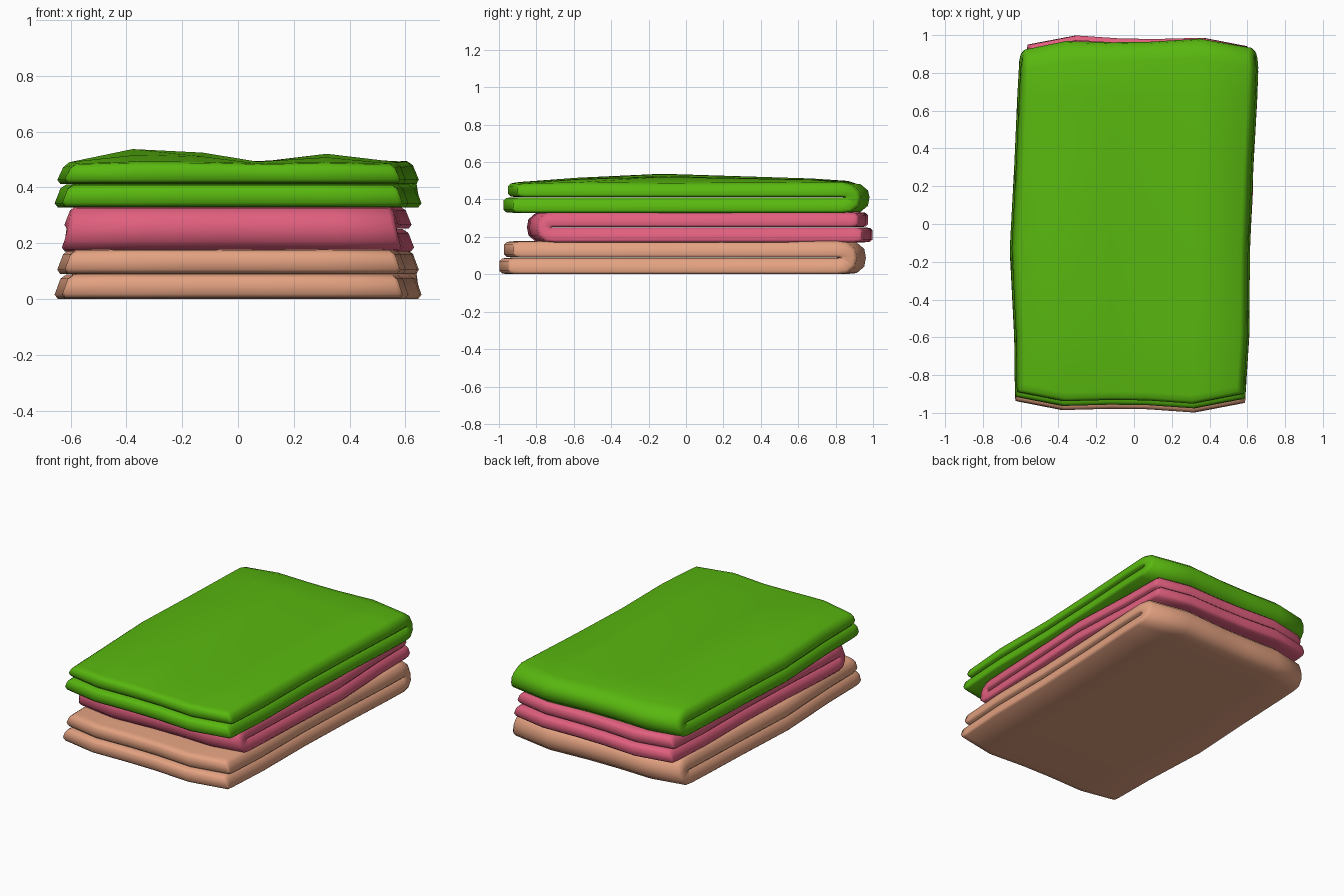
import bpy, bmesh, math
from mathutils import Matrix, Vector

if "Cube" in bpy.data.objects:
    bpy.data.objects.remove(bpy.data.objects["Cube"])


def lerp_table(table, v):
    """Piecewise linear lookup in a short table of pairs."""
    if v <= table[0][0]:
        return table[0][1]
    for (a, fa), (b, fb) in zip(table, table[1:]):
        if v <= b:
            return fa + (fb - fa) * (v - a) / (b - a)
    return table[-1][1]


# Uneven outline of the cloth, by depth (sides) and by width (ends)
LEFT = [(-0.95, -0.625), (-0.5, -0.63), (-0.1, -0.655), (0.25, -0.63), (0.95, -0.6)]
RIGHT = [(-0.95, 0.585), (-0.6, 0.605), (0, 0.61), (0.8, 0.655), (0.95, 0.645)]
END_WAVE = [(-1, 0.045), (-0.6, -0.005), (0, 0.005), (0.52, -0.02), (1, 0.035)]
LUMPS = [(-1, -0.25), (-0.6, 1), (-0.2, 0.7), (0.12, -0.15), (0.54, 0.6), (1, -0.25)]

# Cross-section of the cloth: (fraction of half width, fraction of half thickness)
XS = [-0.96, -0.6, -0.2, 0.12, 0.54, 0.96]
SECTION = ([(x, 1) for x in XS] + [(0.985, 0.65), (0.985, -0.65)]
           + [(x, -1) for x in reversed(XS)] + [(-0.985, -0.65), (-0.985, 0.65)])


def towel(name, color, z0, height, lump, turn=False, scale=(1, 1), shift=0.0):
    """A thick cloth folded once: a cross-section swept along a U-shaped path."""
    t = height * 0.247
    r = height * 0.25
    # Path: (y, z, direction angle, thickness factor, end flag)
    flat = [-0.93, -0.6, -0.15, 0.3, 0.65, 0.84]
    path = [(-0.98, r, 0, 0.6, 1), (-0.965, r, 0, 0.92, 1)]
    path += [(y, r, 0, 1, 0) for y in flat]
    for a in (30, 60, 90, 120, 150):
        b = math.radians(a)
        path.append((0.84 + 0.06 * math.sin(b), 2 * r - r * math.cos(b), b,
                     1 if a == 90 else 1.15, 0.5))
    path += [(y, 3 * r, math.pi, 1, 0) for y in reversed(flat[1:])]
    path += [(-0.91, 3 * r, math.pi, 1, 0), (-0.94, 3 * r, math.pi, 0.92, 1),
             (-0.955, 3 * r, math.pi, 0.6, 1)]

    bm = bmesh.new()
    rings = []
    for py, pz, ang, k, end in path:
        ring = []
        upper = pz > 2 * r
        for u, v in SECTION:
            # offset along the outward normal of the fold path
            off = t * v * (k if v > 0 or end == 1 else 1)
            y = py + off * math.sin(ang)
            dz = -off * math.cos(ang)
            z = min(max(pz + dz, 0.001), height)
            x = abs(lerp_table(RIGHT if u > 0 else LEFT, y)) * u
            # sides flare toward the bottom of each layer and of the towel
            x *= 1 - 0.018 * dz / t - 0.03 * (z / height - 0.5)
            sag = END_WAVE if py < 0 else [(a, -b) for a, b in END_WAVE]
            y += lerp_table(sag, u) * (1 if end or abs(py) > 0.8 else 0)
            # lumpy cloth: strongest on the exposed top
            g = lerp_table([(-1, 0.05), (-0.6, 0.5), (-0.15, 1), (0.65, 0.4), (0.9, 0)], y)
            if v > 0 and upper:
                z += lump * (g * lerp_table(LUMPS, u) - (0.2 if abs(y) > 0.85 else 0))
            ring.append(bm.verts.new((x, y, z)))
        rings.append(ring)
    n = len(SECTION)
    for a, b in zip(rings, rings[1:]):
        for i in range(n):
            j = (i + 1) % n
            bm.faces.new((a[i], a[j], b[j], b[i]))
    # End caps made of strips across the thickness
    for ring in (rings[0], rings[-1]):
        for i in range(5):
            bm.faces.new((ring[i], ring[i + 1], ring[12 - i], ring[13 - i]))
        bm.faces.new((ring[5], ring[6], ring[7], ring[8]))
        bm.faces.new((ring[13], ring[14], ring[15], ring[0]))
    bmesh.ops.recalc_face_normals(bm, faces=bm.faces)

    m = Matrix.Diagonal((scale[0], scale[1], 1, 1))
    if turn:
        m = Matrix.Rotation(math.pi, 4, 'Z') @ m
    bm.transform(Matrix.Translation(Vector((0, shift, z0))) @ m)
    me = bpy.data.meshes.new(name)
    bm.to_mesh(me)
    bm.free()
    for p in me.polygons:
        p.use_smooth = True
    mat = bpy.data.materials.new(name + "_cloth")
    mat.diffuse_color = (*color, 1)
    mat.use_nodes = True
    mat.node_tree.nodes["Principled BSDF"].inputs["Base Color"].default_value = mat.diffuse_color
    me.materials.append(mat)
    ob = bpy.data.objects.new(name, me)
    bpy.context.collection.objects.link(ob)
    return ob


# Stack: bottom and top fold at the back, the middle one is turned round
towel("bottom_towel", (0.77, 0.36, 0.22), 0.0, 0.178, 0.006)
towel("middle_towel", (0.75, 0.115, 0.21), 0.17, 0.163, 0.004,
      turn=True, scale=(0.96, 0.945), shift=0.055)
towel("top_towel", (0.1, 0.48, 0.005), 0.328, 0.168, 0.042, shift=0.022)
